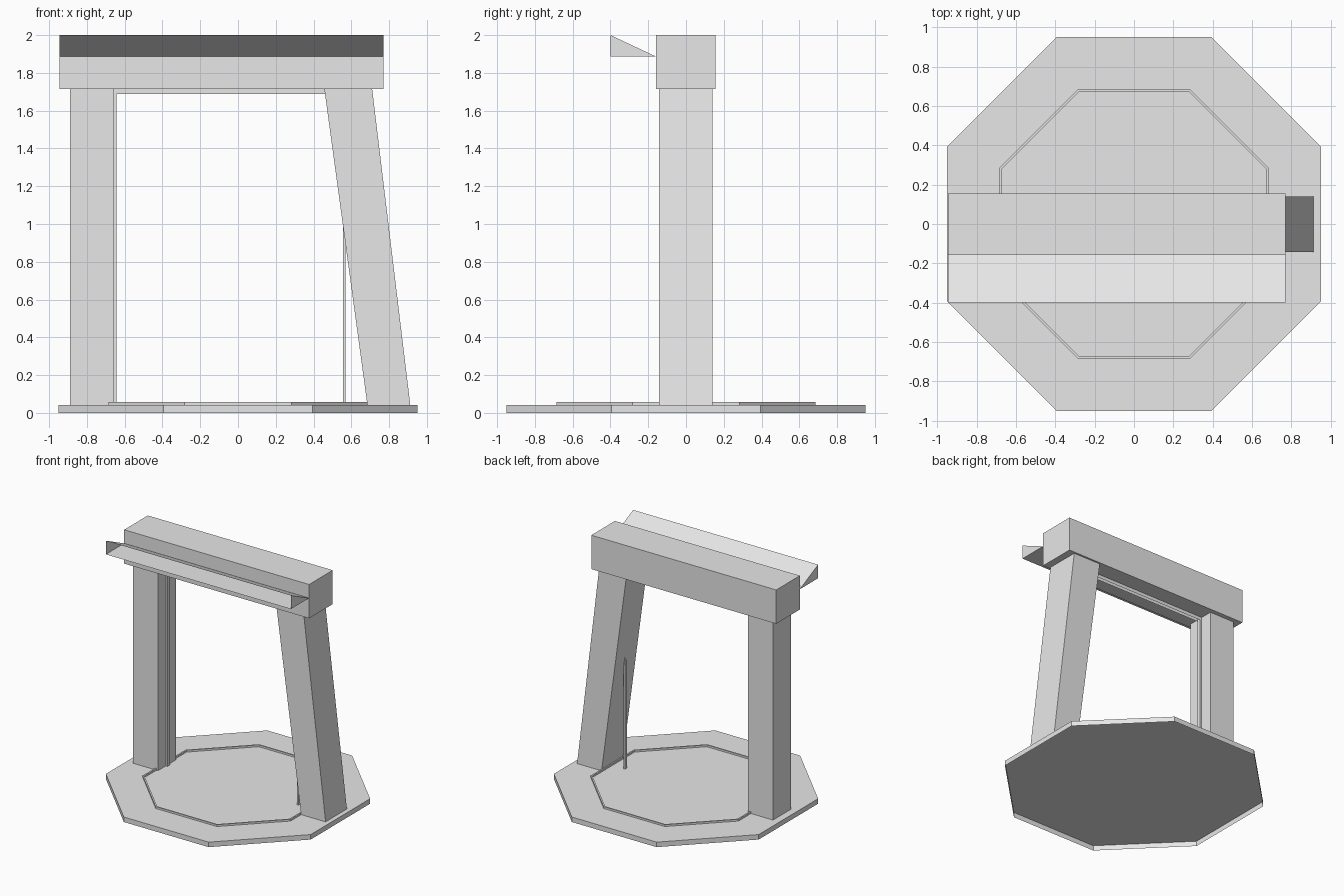
import bpy, math

if "Cube" in bpy.data.objects:
    bpy.data.objects.remove(bpy.data.objects["Cube"])

grey = bpy.data.materials.new("light_grey")
grey.diffuse_color = (0.8, 0.8, 0.8, 1)
grey.use_nodes = True
grey.node_tree.nodes["Principled BSDF"].inputs["Base Color"].default_value = grey.diffuse_color


def make(name, verts, faces):
    mesh = bpy.data.meshes.new(name)
    mesh.from_pydata(verts, [], faces)
    mesh.materials.append(grey)
    obj = bpy.data.objects.new(name, mesh)
    bpy.context.collection.objects.link(obj)
    return obj


def loft(name, *loops, bottom=False, top=False):
    """Walls through matching counter-clockwise loops, with optional end caps."""
    n = len(loops[0])
    faces = [(k * n + i, k * n + (i + 1) % n, (k + 1) * n + (i + 1) % n, (k + 1) * n + i)
             for k in range(len(loops) - 1) for i in range(n)]
    last = (len(loops) - 1) * n
    if bottom:
        faces.append(tuple(reversed(range(n))))
    if top:
        faces.append(tuple(range(last, last + n)))
    return make(name, sum(loops, []), faces)


def rect(x0, x1, y0, y1, z):
    return [(x0, y0, z), (x1, y0, z), (x1, y1, z), (x0, y1, z)]


def box(name, x0, x1, y0, y1, z0, z1, caps=True):
    return loft(name, rect(x0, x1, y0, y1, z0), rect(x0, x1, y0, y1, z1),
                bottom=caps, top=caps)


def octagon(apothem, z):
    r = apothem / math.cos(math.pi / 8)
    return [(r * math.cos(math.pi * (2 * i + 1) / 8),
             r * math.sin(math.pi * (2 * i + 1) / 8), z) for i in range(8)]


BASE, BEAM = 0.042, 1.716

# Octagonal base, open underneath, with a low narrow rim on it
loft("base", octagon(0.95, 0), octagon(0.95, BASE), top=True)
loft("base_rim", octagon(0.685, BASE), octagon(0.685, 0.057),
     octagon(0.673, 0.057), octagon(0.673, BASE))

# Upright and leaning pillars, and the beam across them
box("straight_pillar", -0.89, -0.659, -0.118, 0.118, BASE, BEAM, caps=False)
loft("leaning_pillar", rect(0.685, 0.912, -0.142, 0.14, BASE),
     rect(0.457, 0.71, -0.142, 0.14, BEAM))
box("top_beam", -0.945, 0.77, -0.158, 0.155, BEAM, 2.0)

# Thin inner gate frame
box("frame_left", -0.659, -0.643, -0.015, 0.015, BASE, BEAM, caps=False)
box("frame_right", 0.556, 0.57, -0.015, 0.015, BASE, BEAM, caps=False)
box("frame_top", -0.643, 0.556, -0.015, 0.015, 1.688, BEAM, caps=False)

# Wedge-shaped awning, open at the front
profile = [(-0.4, 1.886), (-0.158, 1.886), (-0.4, 2.0)]
make("awning", [(x, y, z) for x in (-0.945, 0.77) for y, z in profile],
     [(0, 1, 4, 3), (1, 2, 5, 4), (0, 2, 1), (3, 4, 5)])
